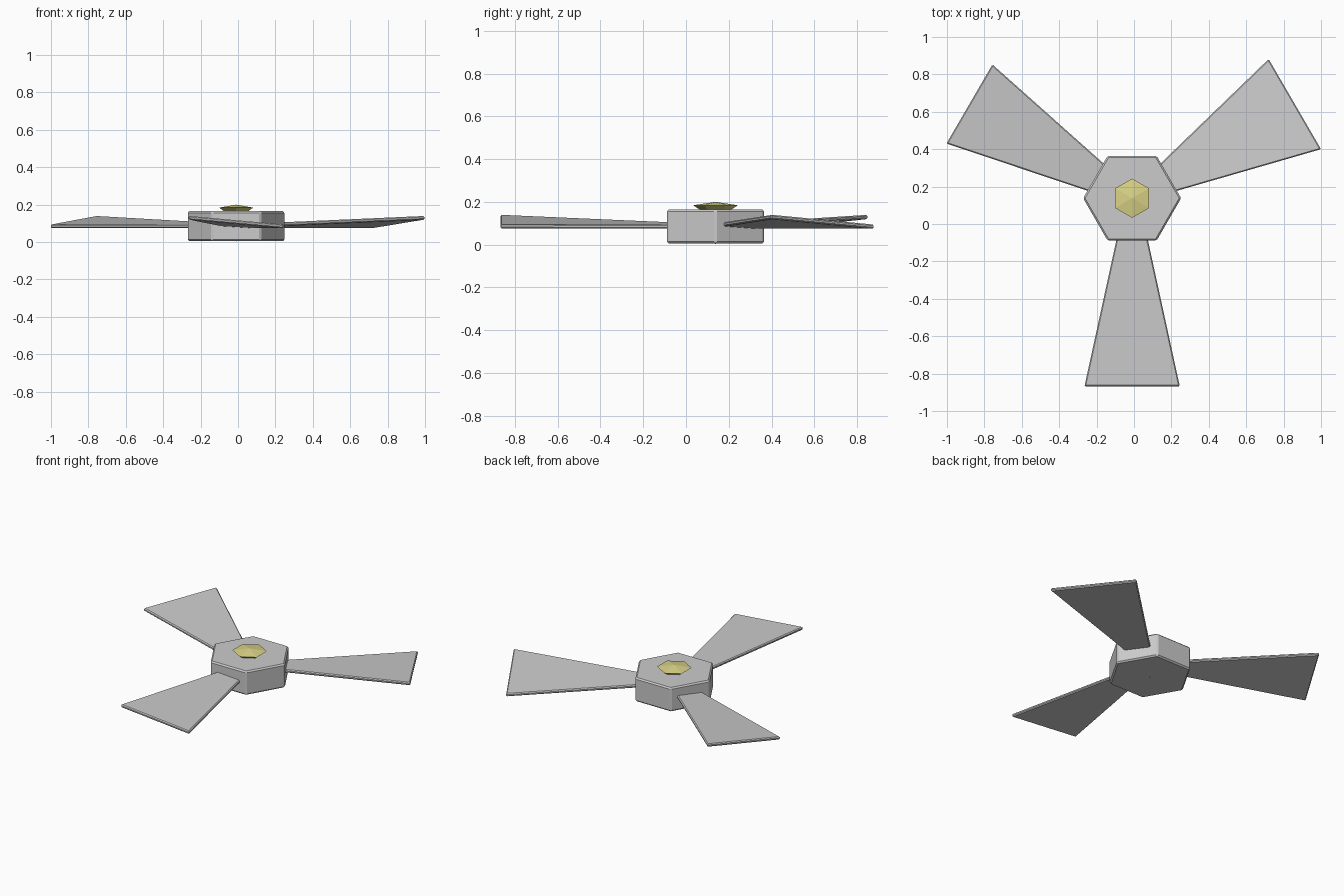
import bpy, bmesh
from math import pi, cos, sin
from mathutils import Vector

if "Cube" in bpy.data.objects:
    bpy.data.objects.remove(bpy.data.objects["Cube"])

CX, CY = -0.01, 0.138


def make_object(name, bm, bevel=0.0, segments=1):
    bmesh.ops.recalc_face_normals(bm, faces=bm.faces[:])
    mesh = bpy.data.meshes.new(name)
    bm.to_mesh(mesh)
    bm.free()
    ob = bpy.data.objects.new(name, mesh)
    bpy.context.collection.objects.link(ob)
    if bevel:
        mod = ob.modifiers.new("bevel", 'BEVEL')
        mod.width = bevel
        mod.segments = segments
        mod.limit_method = 'ANGLE'
    return ob


def lathe(name, profile, sides, phase, **kw):
    """Closed faceted solid; profile is (radius, z), radius 0 makes a point."""
    bm = bmesh.new()
    rings = []
    for r, z in profile:
        n = sides if r else 1
        rings.append([bm.verts.new((CX + r * cos(phase + 2 * pi * i / sides),
                                    CY + r * sin(phase + 2 * pi * i / sides), z))
                      for i in range(n)])
    for a, b in zip(rings, rings[1:]):
        for i in range(sides):
            j = (i + 1) % sides
            quad = [a[i % len(a)], a[j % len(a)], b[j % len(b)], b[i % len(b)]]
            bm.faces.new(list(dict.fromkeys(quad)))
    for ring in (rings[0], rings[-1]):
        if len(ring) > 1:
            bm.faces.new(ring)
    return make_object(name, bm, **kw)


def blade(name, angle, tip_high, tip_low):
    """Tilted, flaring plate from the hub side out to the two tip corners."""
    out = Vector((cos(angle), sin(angle)))
    side = Vector((sin(angle), -cos(angle)))
    root = Vector((CX, CY)) + out * 0.213
    corners = [(root + side * 0.082, 0.105), (Vector(tip_high), 0.14),
               (Vector(tip_low), 0.094), (root - side * 0.082, 0.095)]
    bm = bmesh.new()
    top = [bm.verts.new((p.x, p.y, z)) for p, z in corners]
    low = [bm.verts.new((p.x, p.y, z - 0.02)) for p, z in corners]
    bm.faces.new(top)
    bm.faces.new(low[::-1])
    for i in range(4):
        j = (i + 1) % 4
        bm.faces.new((top[i], low[i], low[j], top[j]))
    make_object(name, bm, bevel=0.006)


# Six-sided hub with chamfered edges
lathe("hub", [(0.262, 0.005), (0.262, 0.165)], 6, 0, bevel=0.009)

# Gem through the middle of the hub
gem = lathe("centre_gem", [(0, 0.0), (0.075, 0.165), (0.105, 0.184), (0, 0.2)], 6, pi / 6)
gold = bpy.data.materials.new("pale_gold")
gold.diffuse_color = (0.7, 0.65, 0.24, 1)
gold.use_nodes = True
gold.node_tree.nodes["Principled BSDF"].inputs["Base Color"].default_value = gold.diffuse_color
gem.data.materials.append(gold)

# Three blades
blade("front_blade", -pi / 2, (-0.265, -0.868), (0.245, -0.868))
blade("right_blade", pi / 6, (1.0, 0.40), (0.72, 0.882))
blade("left_blade", 5 * pi / 6, (-0.757, 0.853), (-1.003, 0.43))
